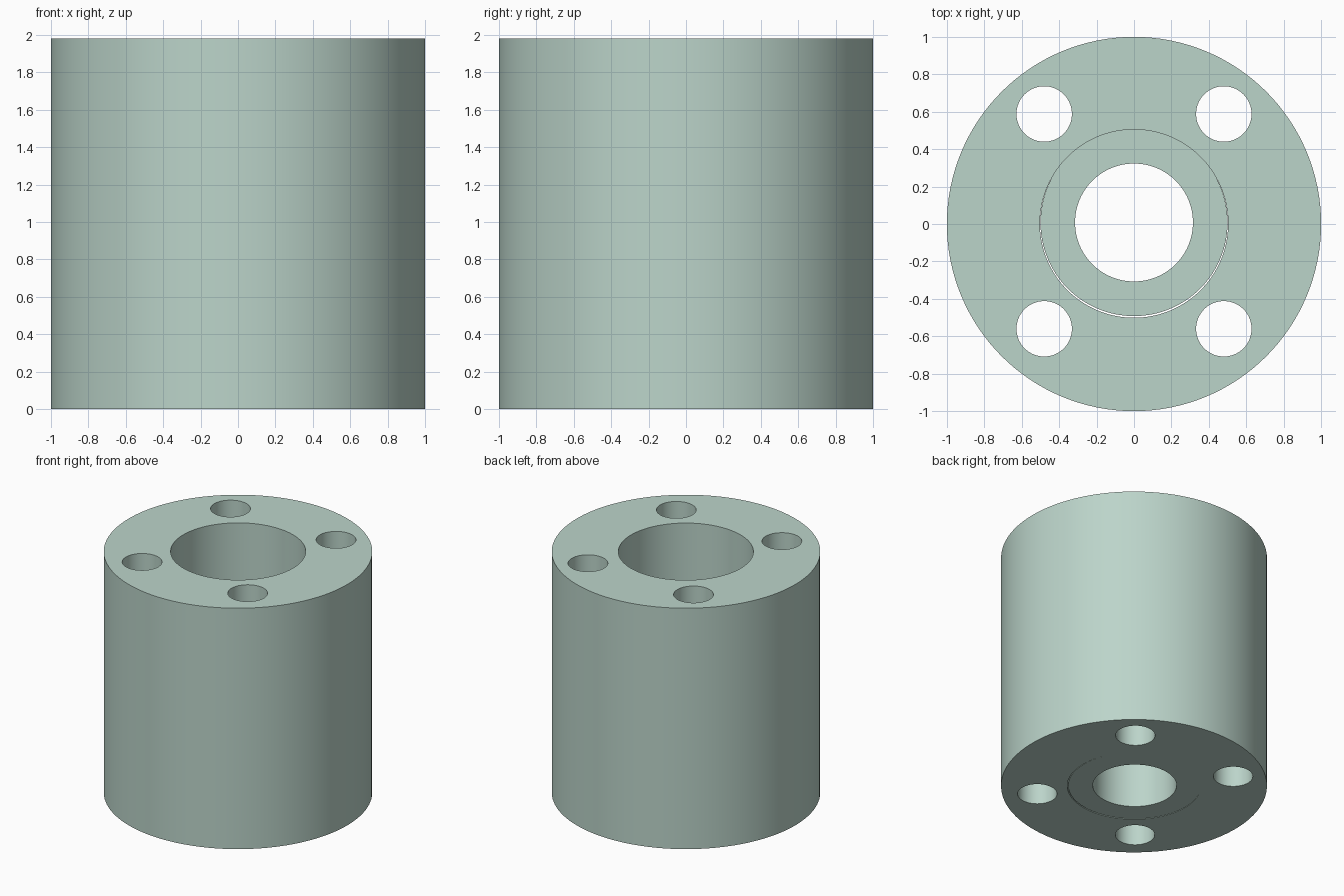
import bpy
import math

if "Cube" in bpy.data.objects:
    bpy.data.objects.remove(bpy.data.objects["Cube"])

HEIGHT = 1.98
SLEEVE_HEIGHT = 1.0

mat = bpy.data.materials.new("pale_green")
mat.diffuse_color = (0.50, 0.66, 0.59, 1.0)
mat.use_nodes = True
mat.node_tree.nodes["Principled BSDF"].inputs["Base Color"].default_value = mat.diffuse_color


def cylinder(name, radius, x, y, z0, z1, sides=128):
    bpy.ops.mesh.primitive_cylinder_add(
        vertices=sides, radius=radius, depth=z1 - z0,
        location=(x, y, (z0 + z1) / 2))
    obj = bpy.context.object
    obj.name = name
    return obj


def drill(obj, radius, x, y):
    """Cut a vertical through hole, then remove the cutter."""
    cutter = cylinder("cutter", radius, x, y, -0.5, HEIGHT + 0.5)
    cutter.hide_render = True
    mod = obj.modifiers.new("hole", 'BOOLEAN')
    mod.operation = 'DIFFERENCE'
    mod.solver = 'EXACT'
    mod.object = cutter
    bpy.context.view_layer.objects.active = obj
    bpy.ops.object.modifier_apply(modifier=mod.name)
    bpy.data.objects.remove(cutter, do_unlink=True)


def finish(obj):
    obj.data.materials.clear()
    obj.data.materials.append(mat)
    bpy.ops.object.select_all(action='DESELECT')
    obj.select_set(True)
    bpy.context.view_layer.objects.active = obj
    bpy.ops.object.shade_smooth_by_angle(angle=math.radians(30))


# Outer body with a wide bore and four bolt holes
body = cylinder("outer_body", 1.0, 0, 0, 0, HEIGHT)
drill(body, 0.503, 0, 0.002)
for sx in (-1, 1):
    for y in (0.588, -0.56):
        drill(body, 0.148, sx * 0.48, y)
finish(body)

# Inner sleeve narrowing the lower bore, set slightly off centre
sleeve = cylinder("inner_sleeve", 0.5, 0, 0.008, 0, SLEEVE_HEIGHT)
drill(sleeve, 0.315, 0, 0.008)
finish(sleeve)
